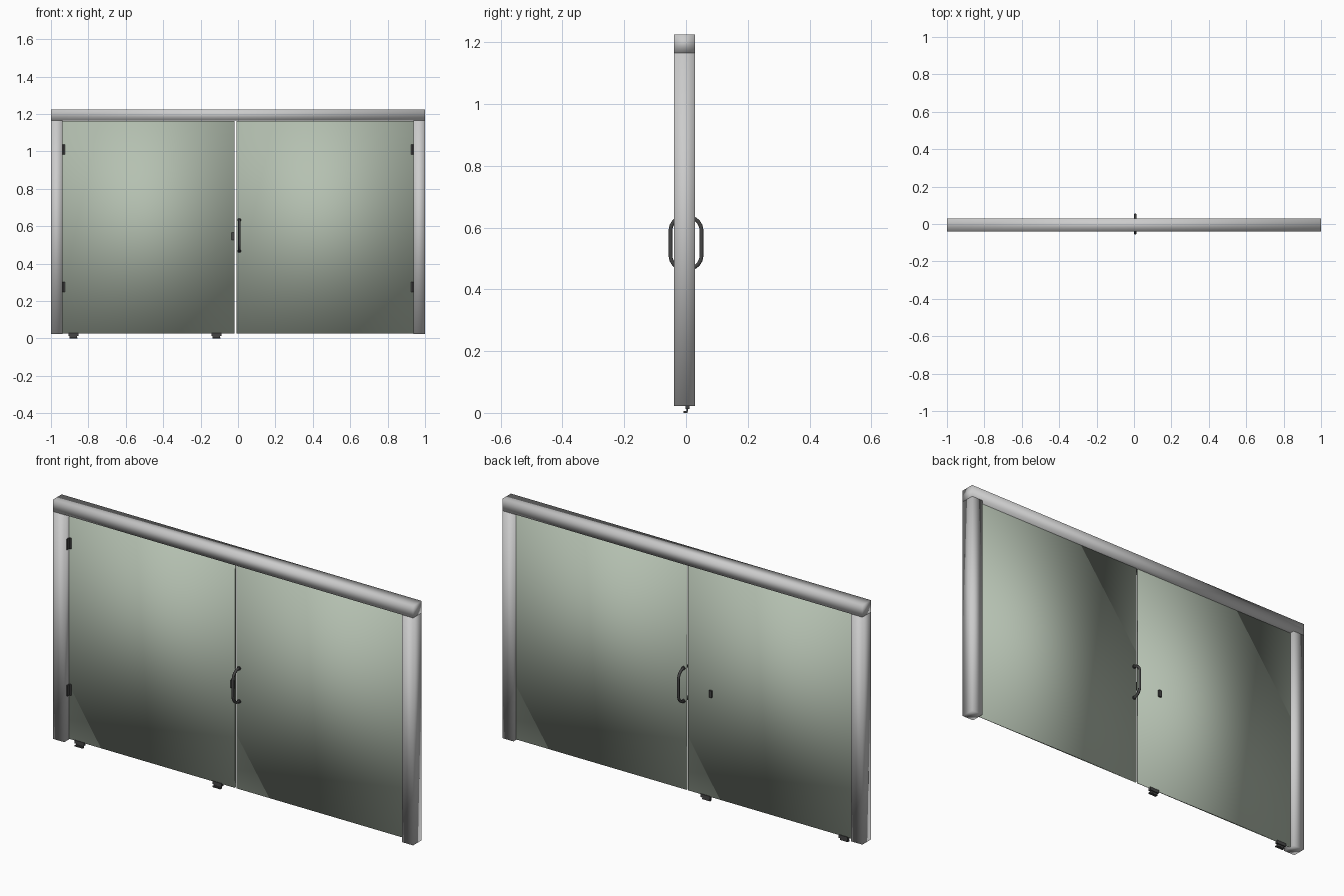
import bpy
import math

if "Cube" in bpy.data.objects:
    bpy.data.objects.remove(bpy.data.objects["Cube"])


def material(name, rgb):
    m = bpy.data.materials.new(name)
    m.diffuse_color = (*rgb, 1)
    m.use_nodes = True
    m.node_tree.nodes["Principled BSDF"].inputs["Base Color"].default_value = m.diffuse_color
    return m


GLASS = material("tinted_glass", (0.46, 0.53, 0.44))
DARK = material("dark_metal", (0.06, 0.06, 0.06))


def box(name, x, y, z, mat=None, smooth=False):
    """Box from (min, max) ranges on each axis."""
    bpy.ops.mesh.primitive_cube_add(size=1)
    ob = bpy.context.object
    ob.name = name
    ob.location = [(r[0] + r[1]) / 2 for r in (x, y, z)]
    ob.scale = [r[1] - r[0] for r in (x, y, z)]
    bpy.ops.object.transform_apply(location=False, rotation=False, scale=True)
    if smooth:
        bpy.ops.object.shade_smooth()
    if mat:
        ob.data.materials.append(mat)
    return ob


def mirrored(a, b, side):
    return tuple(sorted((a * side, b * side)))


FRAME_Y = (-0.039, 0.029)
GLASS_Y = (0.0, 0.008)

# Frame: header across the top, a jamb on each side
box("header", (-1, 1), FRAME_Y, (1.165, 1.225), smooth=True)
for side, label in ((-1, "left"), (1, "right")):
    box(f"{label}_jamb", mirrored(0.938, 1, side), FRAME_Y, (0.023, 1.165), smooth=True)

# Glass door leaves with a narrow gap between them
box("left_door", (-0.938, -0.018), GLASS_Y, (0.025, 1.163), GLASS, True)
box("right_door", (-0.008, 0.938), GLASS_Y, (0.025, 1.163), GLASS, True)

# Hinges on the front face, two per leaf
for side, label in ((-1, "left"), (1, "right")):
    for z, level in ((0.275, "lower"), (1.01, "upper")):
        box(f"{label}_{level}_hinge_leaf", mirrored(0.924, 0.938, side),
            (-0.006, 0.001), (z - 0.027, z + 0.027), DARK)
        box(f"{label}_{level}_hinge_plate", mirrored(0.933, 0.939, side),
            (-0.022, 0.0), (z - 0.027, z + 0.027), DARK)

# Floor guides under the left leaf
for x, label in ((-0.88, "outer"), (-0.115, "inner")):
    box(f"{label}_guide_clip", (x - 0.026, x + 0.026), (-0.002, 0.011), (0.012, 0.028), DARK)
    box(f"{label}_guide_stem", (x - 0.02, x + 0.02), (0.001, 0.006), (0.004, 0.014), DARK)
    box(f"{label}_guide_foot", (x - 0.022, x + 0.022), (-0.008, 0.005), (0.0, 0.006), DARK)

# Latch parts on the left leaf, front and back
box("front_latch", (-0.036, -0.018), (-0.007, 0.001), (0.525, 0.565), DARK)
box("back_latch", (-0.154, -0.138), (0.007, 0.016), (0.528, 0.562), DARK)


# Bent pull handles on both faces of the right leaf
def pull_handle(name, base_y, bar_y, x=0.007, zc=0.55):
    half, bend = 0.083, 0.042
    d = 1 if bar_y > base_y else -1
    reach = abs(bar_y - base_y)
    arc = []
    for i in range(9):
        a = math.pi / 2 * i / 8
        arc.append((base_y + d * (reach - bend + bend * math.sin(a)),
                    half - bend + bend * math.cos(a)))
    pts = [(base_y, half)] + arc
    pts += [(y, -z) for y, z in reversed(pts)]
    cu = bpy.data.curves.new(name, 'CURVE')
    cu.dimensions = '3D'
    cu.bevel_depth = 0.0065
    cu.bevel_resolution = 3
    cu.use_fill_caps = True
    sp = cu.splines.new('POLY')
    sp.points.add(len(pts) - 1)
    for p, (y, z) in zip(sp.points, pts):
        p.co = (x, y, zc + z, 1)
    ob = bpy.data.objects.new(name, cu)
    bpy.context.collection.objects.link(ob)
    cu.materials.append(DARK)
    # Round mounting rosettes
    for s, label in ((1, "upper"), (-1, "lower")):
        bpy.ops.mesh.primitive_cylinder_add(
            vertices=16, radius=0.009, depth=0.006,
            location=(x, base_y + d * 0.002, zc + s * half),
            rotation=(math.pi / 2, 0, 0))
        r = bpy.context.object
        r.name = f"{name}_{label}_rosette"
        r.data.materials.append(DARK)
        bpy.ops.object.shade_smooth_by_angle()


pull_handle("front_handle", GLASS_Y[0], -0.05)
pull_handle("back_handle", GLASS_Y[1], 0.05)
